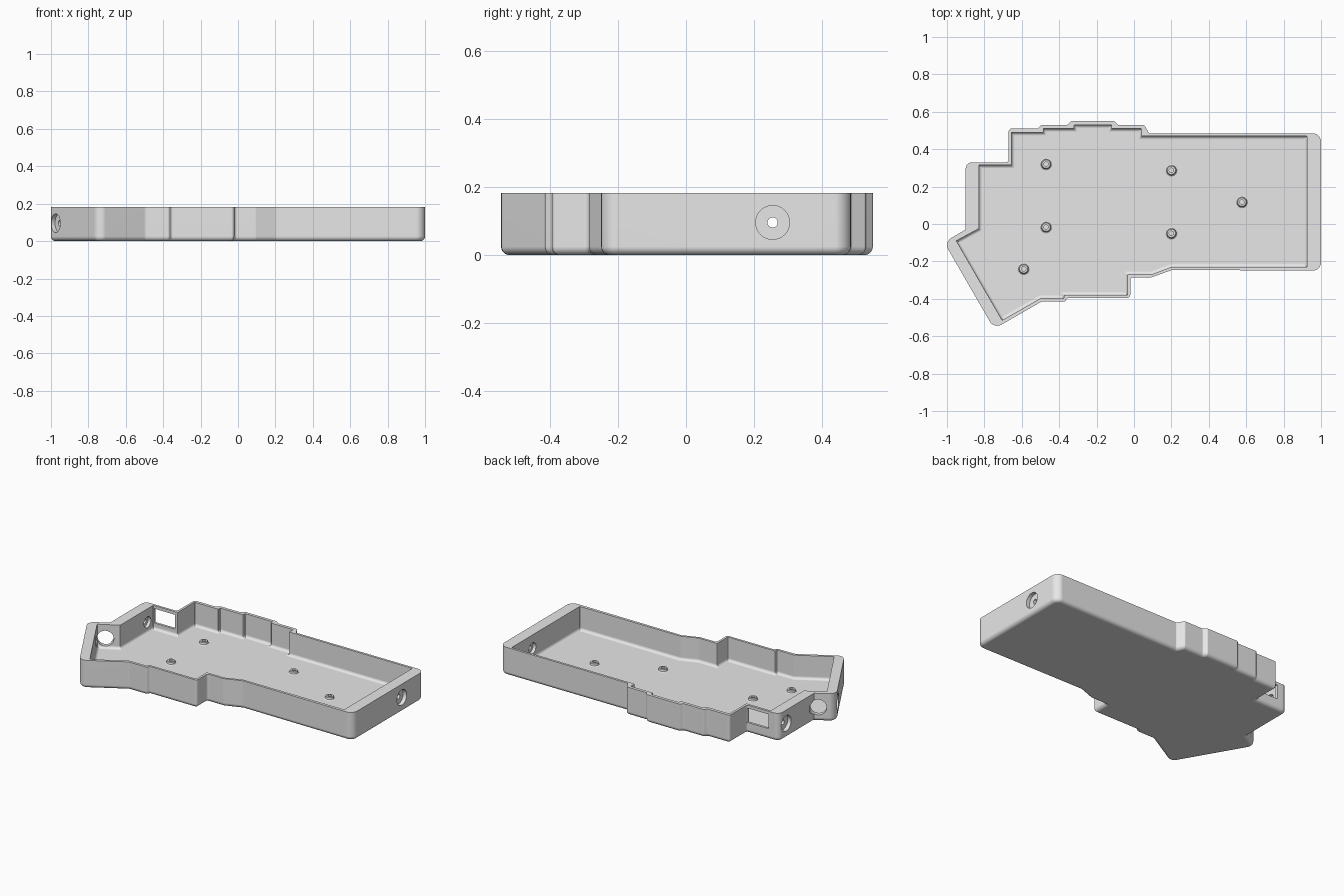
import bpy, bmesh, math
from mathutils import Vector

if "Cube" in bpy.data.objects:
    bpy.data.objects.remove(bpy.data.objects["Cube"], do_unlink=True)

HEIGHT, FLOOR = 0.183, 0.03

grey = bpy.data.materials.new("plain grey")
grey.use_nodes = True
grey.diffuse_color = (0.8, 0.8, 0.8, 1)
grey.node_tree.nodes["Principled BSDF"].inputs["Base Color"].default_value = grey.diffuse_color


def rounded_ring(corners, inset, z, segments=5):
    """Counter-clockwise outline moved inward by inset, with every corner rounded."""
    ring = []
    for i, (x, y, radius) in enumerate(corners):
        p = Vector((x, y))
        to_prev = (Vector(corners[i - 1][:2]) - p).normalized()
        to_next = (Vector(corners[(i + 1) % len(corners)][:2]) - p).normalized()
        n_in = Vector((to_prev.y, -to_prev.x))
        n_out = Vector((-to_next.y, to_next.x))
        p += (n_in + n_out) / (1 + n_in.dot(n_out)) * inset
        convex = n_in.dot(to_next) > 0
        r = max(radius - inset, 0.002) if convex else radius
        half = to_prev.angle(to_next) / 2
        centre = p + (to_prev + to_next).normalized() * r / math.sin(half)
        start = p + to_prev * r / math.tan(half) - centre
        end = p + to_next * r / math.tan(half) - centre
        for k in range(segments + 1):
            q = centre + start.lerp(end, k / segments).normalized() * r
            ring.append((q.x, q.y, z))
    return ring


def loft(name, rings):
    """Closed solid skinned through equal rings."""
    bm = bmesh.new()
    loops = [[bm.verts.new(co) for co in ring] for ring in rings]
    for low, high in zip(loops, loops[1:]):
        for i in range(len(low)):
            bm.faces.new((low[i - 1], low[i], high[i], high[i - 1]))
    bm.faces.new(loops[0][::-1])
    bm.faces.new(loops[-1])
    bmesh.ops.recalc_face_normals(bm, faces=bm.faces)
    mesh = bpy.data.meshes.new(name)
    bm.to_mesh(mesh)
    bm.free()
    mesh.materials.append(grey)
    obj = bpy.data.objects.new(name, mesh)
    bpy.context.collection.objects.link(obj)
    return obj


def tub(name, corners, bottom, top, fillet, steps=5):
    """Extruded outline whose bottom edge is filleted."""
    rings = []
    for k in range(steps + 1):
        a = k / steps * math.pi / 2
        rings.append(rounded_ring(corners, fillet * (1 - math.sin(a)),
                                  bottom + fillet * (1 - math.cos(a))))
    rings.append(rounded_ring(corners, 0, top))
    return loft(name, rings)


def lathe(name, profile, place, axis, sides=32):
    """Solid turned from (radius, distance) pairs along an axis."""
    turn = Vector(axis).to_track_quat('Z', 'Y')
    angles = [2 * math.pi * k / sides for k in range(sides)]
    return loft(name, [[Vector(place) + turn @ Vector((r * math.cos(a), r * math.sin(a), t))
                        for a in angles] for r, t in profile])


def activate(obj):
    bpy.ops.object.select_all(action='DESELECT')
    obj.select_set(True)
    bpy.context.view_layer.objects.active = obj


def cut(target, cutter):
    mod = target.modifiers.new("cut", 'BOOLEAN')
    mod.operation, mod.solver, mod.object = 'DIFFERENCE', 'EXACT', cutter
    activate(target)
    bpy.ops.object.modifier_apply(modifier=mod.name)
    bpy.data.objects.remove(cutter, do_unlink=True)


def finish(obj):
    activate(obj)
    bpy.ops.object.shade_smooth_by_angle(angle=math.radians(32))
    obj.modifiers.new("even shading", 'WEIGHTED_NORMAL').keep_sharp = True


# Case outline: x, y, corner radius
outside = [
    (1, -.25, .045), (1, .485, .045), (.08, .485, .01), (.055, .53, .012),
    (-.085, .53, .01), (-.105, .55, .01), (-.335, .55, .01), (-.355, .53, .01),
    (-.495, .53, .01), (-.515, .51, .01), (-.67, .51, .015), (-.67, .33, .015),
    (-.9, .33, .035), (-.9, -.03, .005), (-1.016, -.097, .045), (-.748, -.561, .045),
    (-.495, -.415, .03), (-.37, -.415, .01), (-.355, -.395, .01), (-.02, -.395, .015),
    (-.02, -.285, .015), (.095, -.285, .02), (.205, -.245, .02)]

# Cavity outline: nearly sharp corners
inside = [(x, y, .004) for x, y in (
    (.925, -.23), (.925, .47), (.04, .47), (.04, .51), (-.12, .51), (-.12, .53),
    (-.32, .53), (-.32, .51), (-.485, .51), (-.485, .49), (-.655, .49), (-.655, .315),
    (-.83, .315), (-.83, -.025), (-.95, -.09), (-.705, -.515), (-.5, -.398),
    (-.375, -.398), (-.375, -.38), (-.035, -.38), (-.035, -.27), (.095, -.27), (.2, -.23))]

case = tub("case_tray", outside, 0, HEIGHT, .025)
cut(case, tub("cavity_cutter", inside, FLOOR, HEIGHT + .1, .018))

# Stepped screw bores through the thick end walls: outer point, inward axis, wall depth
slant = math.radians(30)
for point, axis, wall in (
        ((1, .255, .096), (-1, 0, 0), .075),
        ((-.9, .255, .096), (1, 0, 0), .07),
        ((-.975, -.168, .096), (math.cos(slant), math.sin(slant), 0), .061)):
    bore = [(.05, -.03), (.05, .025), (.015, .025), (.015, wall - .02),
            (.035, wall - .02), (.035, wall + .02)]
    cut(case, lathe("bore_cutter", bore, point, axis))

# Round cable opening in the slanted wall
cut(case, lathe("cable_cutter", [(.05, -.04), (.05, .06)], (-.912, -.058, .093),
                (-math.sin(slant), math.cos(slant), 0)))

# Rectangular connector window in the back wall
window = [[(x, y, z) for x, z in ((-.825, .07), (-.672, .07), (-.672, .163), (-.825, .163))]
          for y in (.29, .36)]
cut(case, loft("window_cutter", window))
finish(case)

# Hollow standoffs on the floor
boss = [(.033, -.01), (.033, 0), (.027, .004), (.025, .016), (.022, .019), (.012, .019), (.012, .001)]
for x, y in ((-.47, .32), (-.47, -.017), (-.59, -.24), (.2, .287), (.2, -.05), (.577, .117)):
    finish(lathe("standoff", boss, (x, y, FLOOR), (0, 0, 1), 24))
